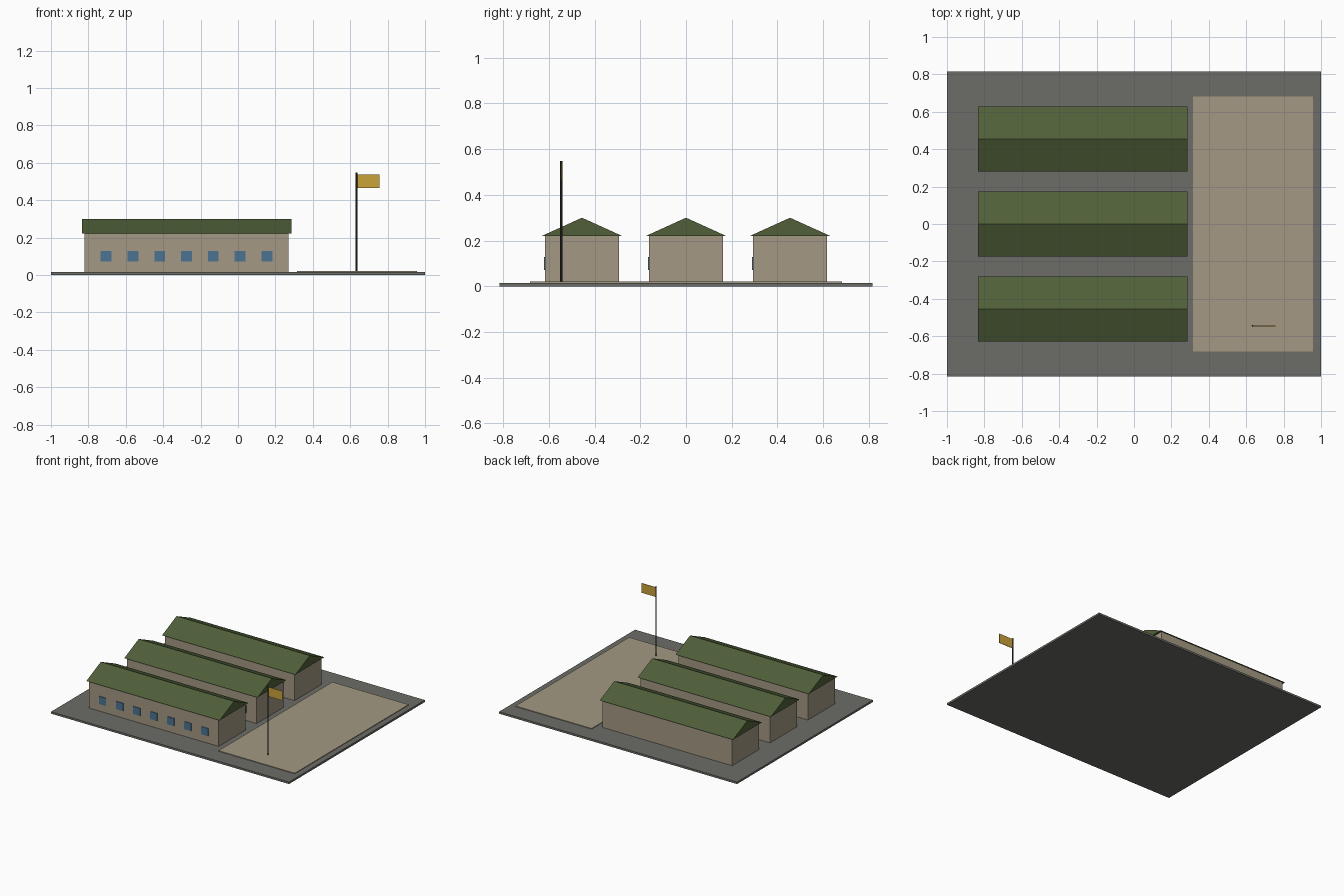
import bpy, bmesh

if "Cube" in bpy.data.objects:
    bpy.data.objects.remove(bpy.data.objects["Cube"])

def material(name, rgb):
    lin = [(c / 255 / 12.92) if c < 11 else ((c / 255 + 0.055) / 1.055) ** 2.4 for c in rgb]
    m = bpy.data.materials.new(name)
    m.diffuse_color = (*lin, 1)
    m.use_nodes = True
    m.node_tree.nodes["Principled BSDF"].inputs["Base Color"].default_value = m.diffuse_color
    return m

ASPHALT = material("asphalt grey", (108, 109, 103))
SAND = material("sand beige", (164, 153, 131))
GREEN = material("roof green", (80, 95, 57))
BLUE = material("window blue", (76, 116, 146))
DARK = material("pole dark grey", (50, 51, 50))
GOLD = material("flag gold", (202, 162, 58))

def finish(name, bm, mat):
    bmesh.ops.recalc_face_normals(bm, faces=bm.faces)
    me = bpy.data.meshes.new(name)
    bm.to_mesh(me)
    bm.free()
    me.materials.append(mat)
    ob = bpy.data.objects.new(name, me)
    bpy.context.collection.objects.link(ob)
    return ob

def add_box(bm, x, y, z):
    """Add a box given (min, max) on each axis."""
    verts = bmesh.ops.create_cube(bm, size=1)["verts"]
    for v in verts:
        v.co = [(lo + hi) / 2 + c * (hi - lo) for c, (lo, hi) in zip(v.co, (x, y, z))]

def box(name, x, y, z, mat):
    bm = bmesh.new()
    add_box(bm, x, y, z)
    return finish(name, bm, mat)

def gable_roof(name, x0, x1, yc, half, z0, z1, mat):
    """Closed triangular prism running along x."""
    bm = bmesh.new()
    ends = [[bm.verts.new((x, yc + dy, z)) for dy, z in ((-half, z0), (half, z0), (0, z1))]
            for x in (x0, x1)]
    for e in ends:
        bm.faces.new(e)
    for i in range(3):
        j = (i + 1) % 3
        bm.faces.new((ends[0][i], ends[0][j], ends[1][j], ends[1][i]))
    return finish(name, bm, mat)

# Ground slab and parade square
box("ground_slab", (-1, 1), (-0.816, 0.816), (0, 0.015), ASPHALT)
box("parade_square", (0.315, 0.956), (-0.683, 0.683), (0.012, 0.02), SAND)

# Three long huts with gable roofs and a row of front windows
for n, yc in enumerate((-0.455, 0, 0.455), 1):
    front = yc - 0.162
    box(f"hut_walls_{n}", (-0.82, 0.27), (front, yc + 0.162), (0.015, 0.221), SAND)
    gable_roof(f"hut_roof_{n}", -0.835, 0.285, yc, 0.174, 0.221, 0.3, GREEN)
    bm = bmesh.new()
    for i in range(7):
        xc = -0.705 + i * 0.1432
        add_box(bm, (xc - 0.029, xc + 0.029), (front - 0.005, front + 0.003), (0.071, 0.129))
    finish(f"hut_windows_{n}", bm, BLUE)

# Flagpole and flag
bm = bmesh.new()
bmesh.ops.create_cone(bm, cap_ends=True, segments=8, radius1=0.005, radius2=0.005, depth=0.532)
bmesh.ops.translate(bm, verts=bm.verts, vec=(0.634, -0.545, 0.281))
finish("flagpole", bm, DARK)
box("flag", (0.637, 0.756), (-0.547, -0.543), (0.466, 0.538), GOLD)
